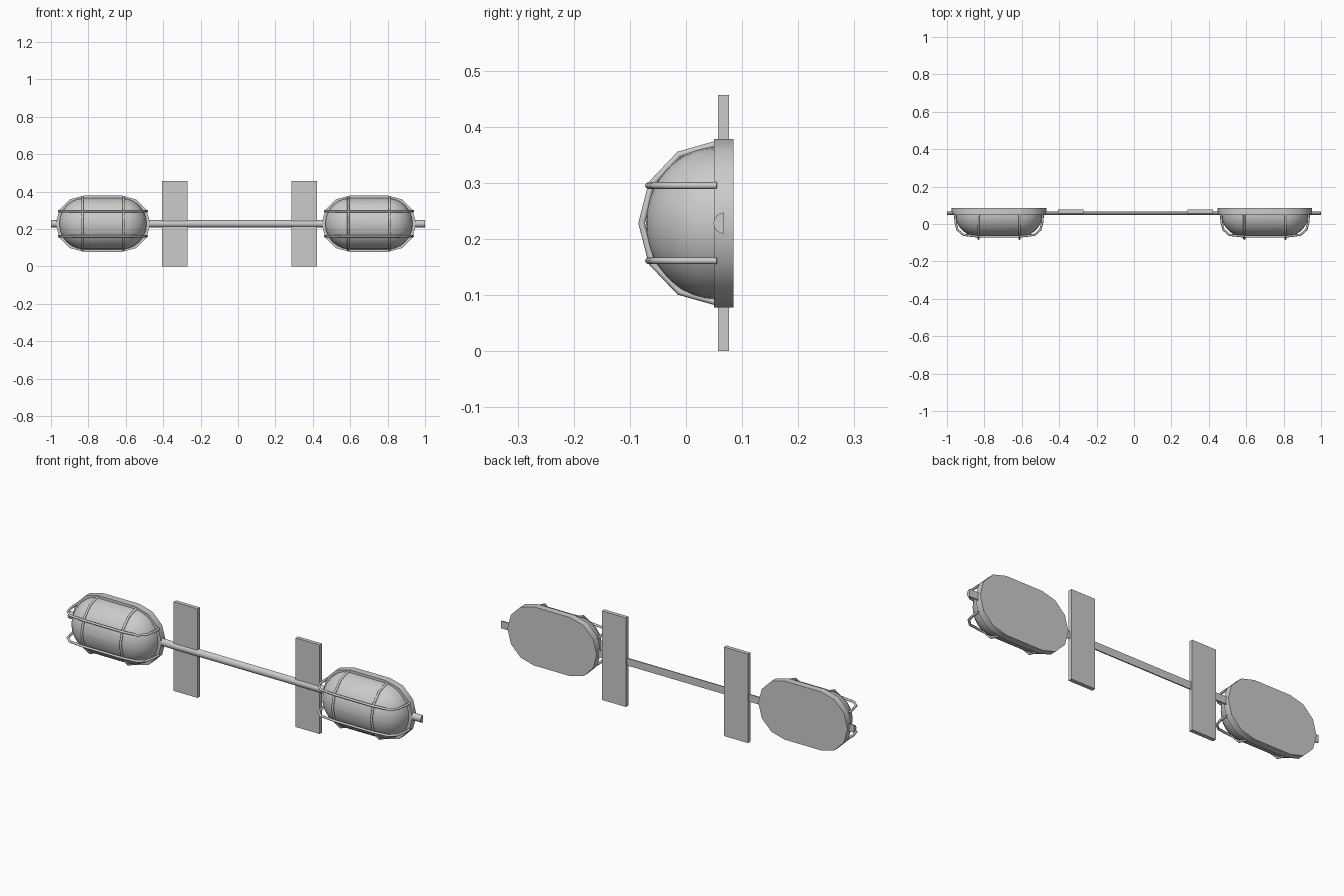
import bpy, bmesh
from math import sin, cos, pi, radians

if "Cube" in bpy.data.objects:
    bpy.data.objects.remove(bpy.data.objects["Cube"])

ZC = 0.228        # height of the lamp and pipe axis
RIM_Y = 0.05      # front face of the lamp base


def stadium(cx, y, r_x, r_z, straight, n):
    """Closed pill outline in the XZ plane, n segments per rounded end."""
    pts = []
    for side, start in ((1, -pi / 2), (-1, pi / 2)):
        for i in range(n + 1):
            a = start + pi * i / n
            pts.append((cx + side * straight + r_x * cos(a), y, ZC + r_z * sin(a)))
    return pts


def loft(name, rings, angle):
    """Skin matching rings and cap both ends."""
    bm = bmesh.new()
    vr = [[bm.verts.new(p) for p in ring] for ring in rings]
    n = len(vr[0])
    for a, b in zip(vr, vr[1:]):
        for i in range(n):
            bm.faces.new((a[i], a[(i + 1) % n], b[(i + 1) % n], b[i]))
    bm.faces.new(vr[0])
    bm.faces.new(vr[-1])
    bmesh.ops.recalc_face_normals(bm, faces=bm.faces)
    me = bpy.data.meshes.new(name)
    bm.to_mesh(me)
    bm.free()
    ob = bpy.data.objects.new(name, me)
    bpy.context.collection.objects.link(ob)
    bpy.ops.object.select_all(action='DESELECT')
    ob.select_set(True)
    bpy.context.view_layer.objects.active = ob
    bpy.ops.object.shade_smooth_by_angle(angle=radians(angle))
    return ob


def wire(name, pts, r=0.006):
    """Round rod along a polyline."""
    cu = bpy.data.curves.new(name, 'CURVE')
    cu.dimensions = '3D'
    cu.bevel_depth = r
    cu.bevel_resolution = 2
    cu.use_fill_caps = True
    sp = cu.splines.new('POLY')
    sp.points.add(len(pts) - 1)
    for p, co in zip(sp.points, pts):
        p.co = (*co, 1)
    ob = bpy.data.objects.new(name, cu)
    bpy.context.collection.objects.link(ob)


def lamp(side, cx):
    # backing plate with faceted round ends
    loft(side + "_lamp_base",
         [stadium(cx, y, 0.15, 0.15, 0.103, 6) for y in (0.085, RIM_Y)], 40)
    # domed glass
    rings = []
    for i in range(11):
        t = (pi / 2) * i / 10
        k = max(cos(t), 0.01)
        rings.append(stadium(cx, RIM_Y + 0.003 - 0.124 * sin(t),
                             0.134 * k, 0.137 * k, 0.1, 12))
    loft(side + "_lamp_glass", rings, 40)
    # hoops across the short side
    for j, dx in enumerate((-0.11, 0.11)):
        wire(f"{side}_cage_hoop_{j}",
             [(cx + dx, RIM_Y + 0.005 - 0.134 * sin(pi * i / 6),
               ZC + 0.141 * cos(pi * i / 6)) for i in range(7)])
    # bars along the long side
    half = [(0.235, RIM_Y + 0.005), (0.232, 0.01), (0.222, -0.03),
            (0.19, -0.058), (0.11, -0.067)]
    path = [(-x, y) for x, y in half] + half[::-1]
    for j, dz in enumerate((-0.067, 0.067)):
        wire(f"{side}_cage_bar_{j}", [(cx + x, y, ZC + dz) for x, y in path])


lamp("left", -0.722)
lamp("right", 0.700)

# half-round conduit running behind everything
loft("conduit", [[(x, 0.068 - 0.019 * sin(pi * i / 8), ZC + 0.019 * cos(pi * i / 8))
                  for i in range(9)] for x in (-1, 1)], 40)

# upright mounting plates
for side, x in (("left", -0.337), ("right", 0.355)):
    bpy.ops.mesh.primitive_cube_add(size=1, location=(x, 0.067, ZC))
    ob = bpy.context.object
    ob.name = side + "_mounting_plate"
    ob.scale = (0.136, 0.02, 0.456)
